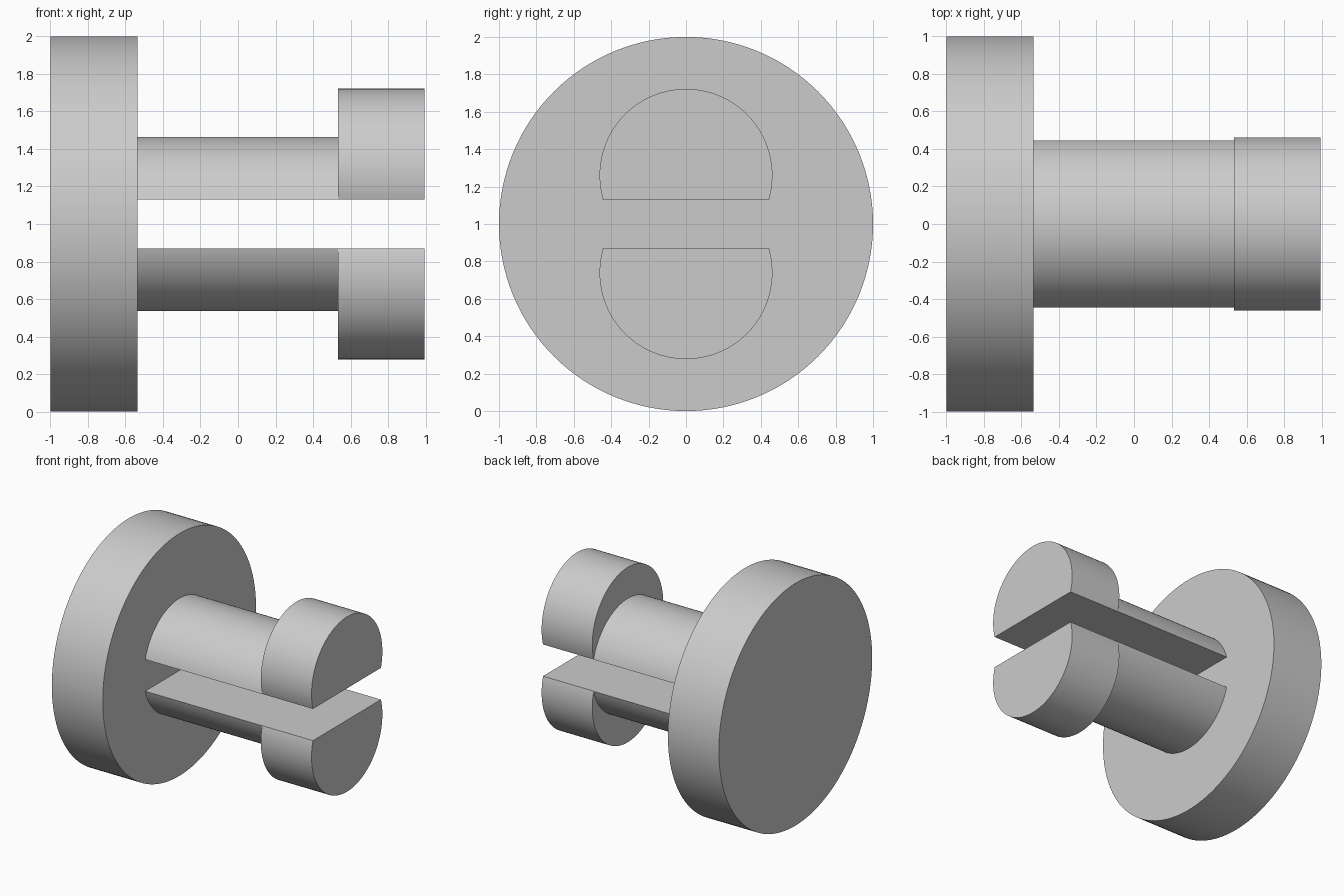
import bpy, bmesh, math

if "Cube" in bpy.data.objects:
    bpy.data.objects.remove(bpy.data.objects["Cube"], do_unlink=True)

AXIS_Z = 1.0        # height of the pin's axis
SLOT = 0.131        # half height of the slot
SHANK_R = 0.465
FLANGE_END, SHANK_END, TIP = -0.535, 0.532, 0.995

grey = bpy.data.materials.new("plain grey")
grey.use_nodes = True
colour = (0.6, 0.6, 0.6, 1)
grey.diffuse_color = colour
grey.node_tree.nodes["Principled BSDF"].inputs["Base Color"].default_value = colour


def circle(radius, count=128):
    steps = [2 * math.pi * i / count for i in range(count)]
    return [(radius * math.cos(a), radius * math.sin(a)) for a in steps]


def cut_circle(radius, centre, flat, count=96):
    """Arc of a circle at height centre, closed by a flat bottom edge."""
    start = math.asin((flat - centre) / radius)
    sweep = math.pi - 2 * start
    angles = [start + sweep * i / count for i in range(count + 1)]
    return [(radius * math.cos(a), centre + radius * math.sin(a)) for a in angles]


def extrude_along_x(name, profile, x0, x1, mirrored=False):
    bm = bmesh.new()
    face = bm.faces.new([bm.verts.new((x0, y, z)) for y, z in profile])
    result = bmesh.ops.extrude_face_region(bm, geom=[face], use_keep_orig=True)
    moved = [v for v in result["geom"] if isinstance(v, bmesh.types.BMVert)]
    bmesh.ops.translate(bm, verts=moved, vec=(x1 - x0, 0, 0))
    bmesh.ops.recalc_face_normals(bm, faces=bm.faces)
    mesh = bpy.data.meshes.new(name)
    bm.to_mesh(mesh)
    bm.free()
    mesh.materials.append(grey)
    obj = bpy.data.objects.new(name, mesh)
    obj.location.z = AXIS_Z
    bpy.context.collection.objects.link(obj)
    bpy.ops.object.select_all(action="DESELECT")
    obj.select_set(True)
    bpy.context.view_layer.objects.active = obj
    bpy.ops.object.shade_smooth_by_angle(angle=math.radians(30))
    if mirrored:
        mod = obj.modifiers.new("lower half", "MIRROR")
        mod.use_axis = (False, False, True)
        mod.use_mirror_merge = False
    return obj


# Round flange
extrude_along_x("flange", circle(1.0), -1.0, FLANGE_END)

# Split shank, upper and lower halves of one cylinder
extrude_along_x("split_shank", cut_circle(SHANK_R, 0, SLOT),
                FLANGE_END, SHANK_END, mirrored=True)

# Catch heads, the same circle shifted away from the axis
extrude_along_x("catch_heads", cut_circle(0.462, 0.26, SLOT),
                SHANK_END, TIP, mirrored=True)
